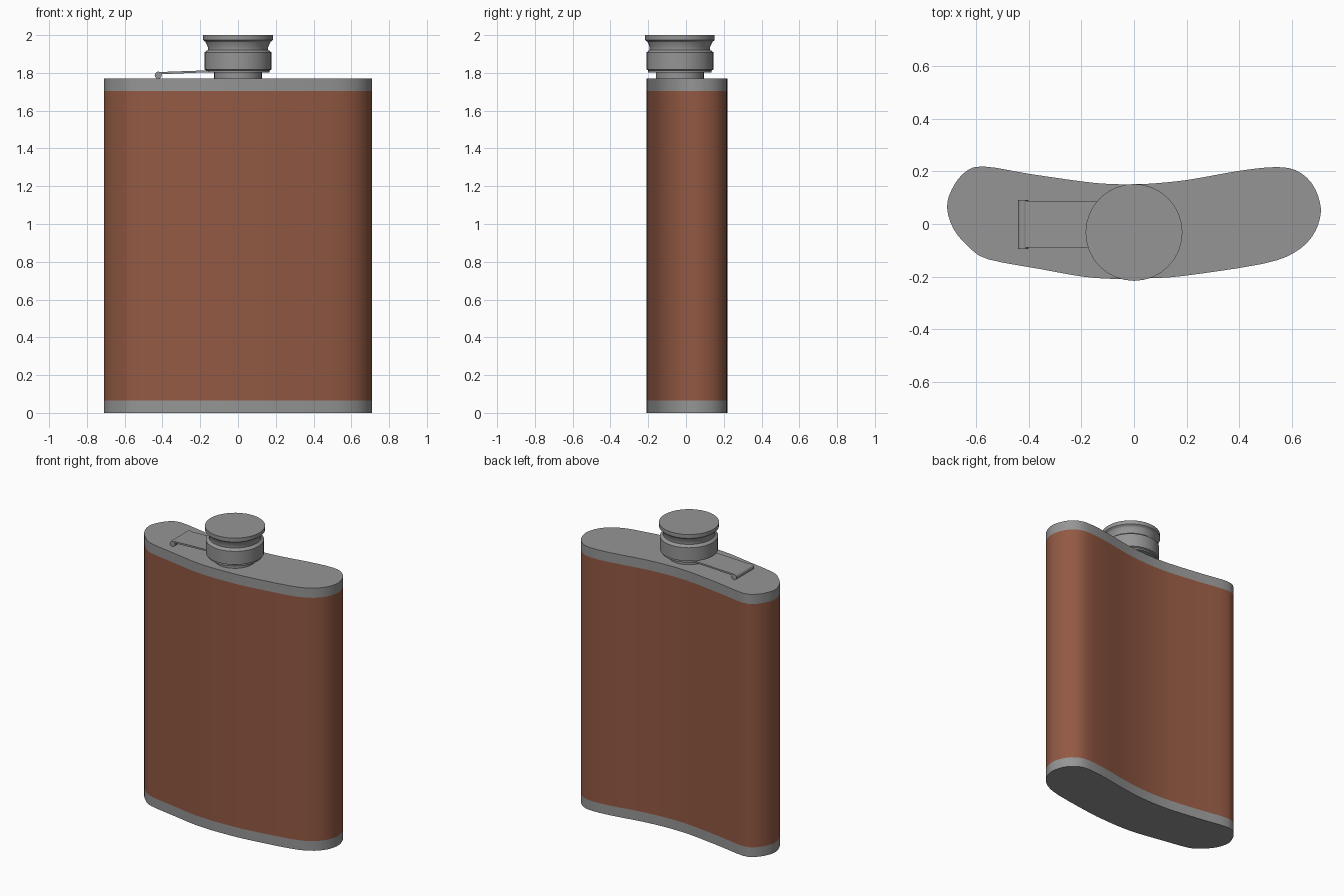
import bpy, bmesh, math
from mathutils import Vector

if "Cube" in bpy.data.objects:
    bpy.data.objects.remove(bpy.data.objects["Cube"])


def material(name, rgb):
    m = bpy.data.materials.new(name)
    m.diffuse_color = (*rgb, 1)
    m.use_nodes = True
    m.node_tree.nodes["Principled BSDF"].inputs["Base Color"].default_value = m.diffuse_color
    return m


STEEL = material("brushed steel", (0.30, 0.30, 0.30))
LEATHER = material("brown leather", (0.29, 0.100, 0.056))


def finish(name, bm, mat, angle=35):
    bmesh.ops.recalc_face_normals(bm, faces=bm.faces[:])
    me = bpy.data.meshes.new(name)
    bm.to_mesh(me)
    bm.free()
    me.materials.append(mat)
    ob = bpy.data.objects.new(name, me)
    bpy.context.collection.objects.link(ob)
    bpy.ops.object.select_all(action='DESELECT')
    ob.select_set(True)
    bpy.context.view_layer.objects.active = ob
    bpy.ops.object.shade_smooth_by_angle(angle=math.radians(angle))
    return ob


# Curved kidney-shaped outline of the flask, clockwise from the left end
OUTLINE = [(-.71, .06), (-.695, .125), (-.65, .19), (-.577, .219), (-.395, .19),
           (-.2, .162), (-.09, .152), (.04, .152), (.2, .167), (.4, .202),
           (.535, .216), (.615, .204), (.675, .155), (.706, .083), (.706, .02),
           (.675, -.05), (.607, -.11), (.486, -.152), (.19, -.197), (.06, -.206),
           (-.05, -.209), (-.186, -.201), (-.357, -.171), (-.554, -.134),
           (-.625, -.09), (-.685, -.02)]


def smooth_loop(pts, steps=3):
    # closed Catmull-Rom curve
    p = [Vector(q) for q in pts]
    n, out = len(p), []
    for i in range(n):
        a, b, c, d = p[i - 1], p[i], p[(i + 1) % n], p[(i + 2) % n]
        for s in range(steps):
            t = s / steps
            out.append(0.5 * (2 * b + (c - a) * t + (2 * a - 5 * b + 4 * c - d) * t ** 2
                              + (3 * b - a - 3 * c + d) * t ** 3))
    return out


LOOP = smooth_loop(OUTLINE)


def shell(name, z0, z1, mat, bottom=False, top=False):
    bm = bmesh.new()
    lo = [bm.verts.new((v.x, v.y, z0)) for v in LOOP]
    hi = [bm.verts.new((v.x, v.y, z1)) for v in LOOP]
    n = len(lo)
    for i in range(n):
        j = (i + 1) % n
        bm.faces.new((lo[j], lo[i], hi[i], hi[j]))
    if bottom:
        bm.faces.new(lo)
    if top:
        bm.faces.new(hi[::-1])
    # open shells are already wound outwards
    return finish(name, bm, mat)


def lathe(name, profile, mat, x=0.0, y=-.032, seg=32):
    bm = bmesh.new()
    rings = [[bm.verts.new((x + r * math.cos(2 * math.pi * k / seg),
                            y + r * math.sin(2 * math.pi * k / seg), z))
              for k in range(seg)] for r, z in profile]
    for a, b in zip(rings, rings[1:]):
        for k in range(seg):
            j = (k + 1) % seg
            bm.faces.new((a[k], a[j], b[j], b[k]))
    bm.faces.new(rings[0][::-1])
    bm.faces.new(rings[-1])
    return finish(name, bm, mat, 25)


def extrude_y(name, section, y0, y1, mat):
    # prism with an x-z section running along y
    bm = bmesh.new()
    f = bm.faces.new([bm.verts.new((x, y0, z)) for x, z in section])
    g = bmesh.ops.extrude_face_region(bm, geom=[f])
    bmesh.ops.translate(bm, vec=(0, y1 - y0, 0),
                        verts=[v for v in g["geom"] if isinstance(v, bmesh.types.BMVert)])
    return finish(name, bm, mat)


# Flask body: steel base, leather wrap, steel shoulder
shell("base_band", 0, .065, STEEL, bottom=True)
shell("leather_wrap", .065, 1.705, LEATHER)
shell("top_band", 1.705, 1.77, STEEL, top=True)

# Neck and screw cap
lathe("neck", [(.127, 1.765), (.127, 1.815)], STEEL)
lathe("screw_cap", [(.168, 1.803), (.168, 1.813), (.178, 1.818), (.178, 1.908),
                    (.160, 1.922), (.160, 1.938), (.172, 1.964), (.184, 1.974),
                    (.184, 2.0)], STEEL)

# Retaining strap and its hinge barrel
extrude_y("cap_strap", [(-.43, 1.792), (-.12, 1.805), (-.12, 1.815), (-.43, 1.804)],
          -.09, .087, STEEL)
extrude_y("strap_hinge", [(-.422 + .019 * math.cos(k * math.pi / 6),
                           1.788 + .019 * math.sin(k * math.pi / 6)) for k in range(12)],
          -.095, .091, STEEL)
